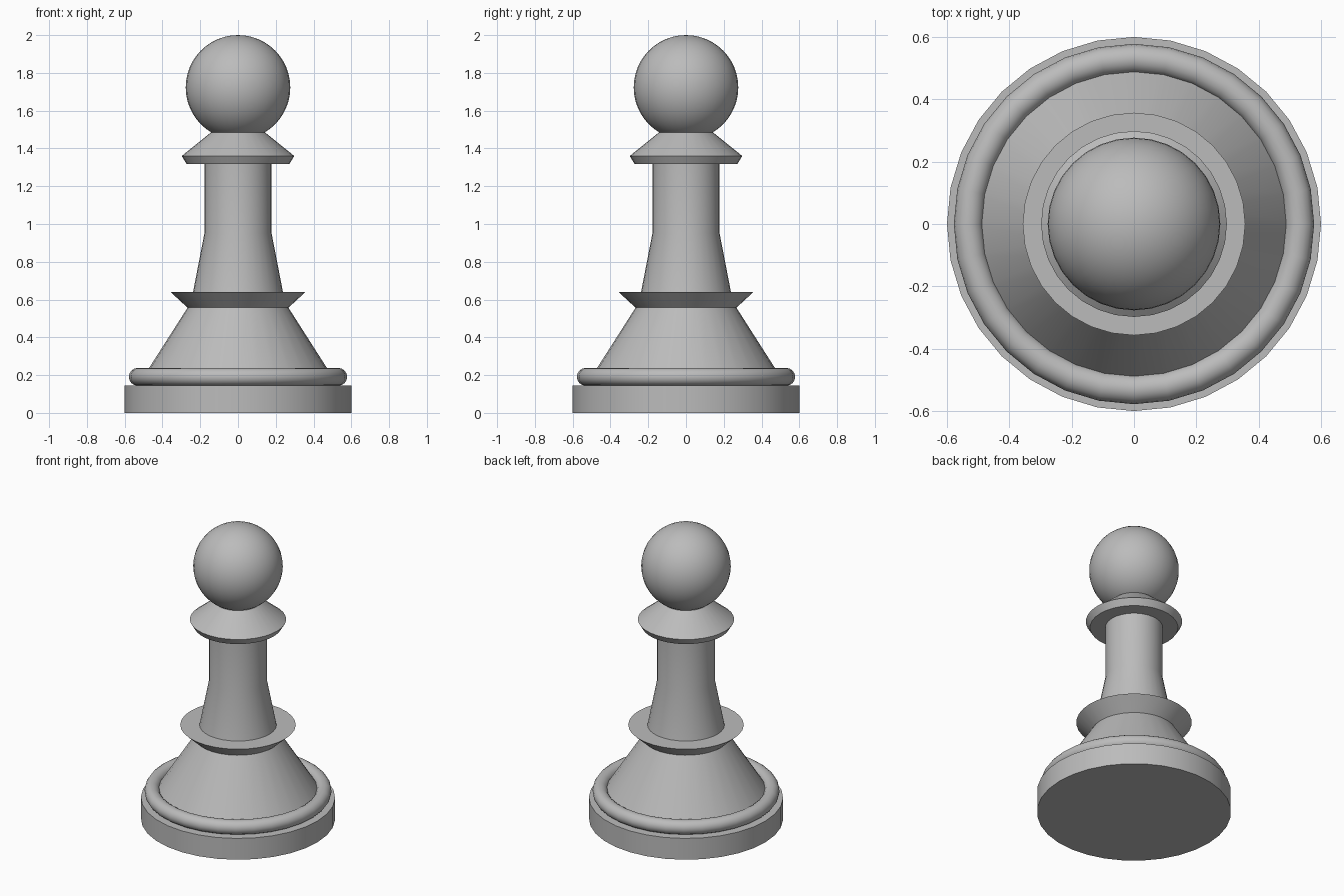
import bpy, bmesh, math

cube = bpy.data.objects.get("Cube")
if cube:
    bpy.data.objects.remove(cube, do_unlink=True)

SIDES = 32

grey = bpy.data.materials.new("plain grey")
grey.use_nodes = True
colour = (0.5, 0.5, 0.5, 1)
grey.diffuse_color = colour
grey.node_tree.nodes["Principled BSDF"].inputs["Base Color"].default_value = colour


def finish(obj, name, smooth=True):
    obj.name = obj.data.name = name
    obj.data.materials.append(grey)
    if smooth:
        bpy.ops.object.select_all(action="DESELECT")
        obj.select_set(True)
        bpy.context.view_layer.objects.active = obj
        bpy.ops.object.shade_smooth_by_angle(angle=math.radians(30))


def turned(name, profile, smooth=True):
    """Closed solid turned from (radius, height) pairs, bottom to top."""
    bm = bmesh.new()
    rings = []
    for r, z in profile:
        angles = [math.tau * i / SIDES for i in range(SIDES)]
        rings.append([bm.verts.new((r * math.cos(a), r * math.sin(a), z)) for a in angles])
    for low, high in zip(rings, rings[1:]):
        for i in range(SIDES):
            j = (i + 1) % SIDES
            bm.faces.new((low[i], low[j], high[j], high[i]))
    bm.faces.new(rings[0][::-1])
    bm.faces.new(rings[-1])
    mesh = bpy.data.meshes.new(name)
    bm.to_mesh(mesh)
    bm.free()
    obj = bpy.data.objects.new(name, mesh)
    bpy.context.collection.objects.link(obj)
    finish(obj, name, smooth)


# Foot, flared body and stem
turned("base_disc", [(0.6, 0), (0.6, 0.145)])
turned("flared_body", [(0.53, 0.145), (0.265, 0.56)])
turned("lower_collar", [(0.265, 0.555), (0.357, 0.64)])
turned("stem", [(0.24, 0.63), (0.178, 0.95), (0.178, 1.33)])
turned("upper_collar", [(0.272, 1.317), (0.298, 1.36), (0.143, 1.485)])

# Rounded ring on the foot
bpy.ops.mesh.primitive_torus_add(major_radius=0.531, minor_radius=0.047, major_segments=SIDES,
                                 minor_segments=16, location=(0, 0, 0.191))
finish(bpy.context.object, "base_ring")

# Ball head
bpy.ops.mesh.primitive_uv_sphere_add(segments=SIDES, ring_count=24, radius=0.277,
                                     location=(0, 0, 1.723))
finish(bpy.context.object, "head")
